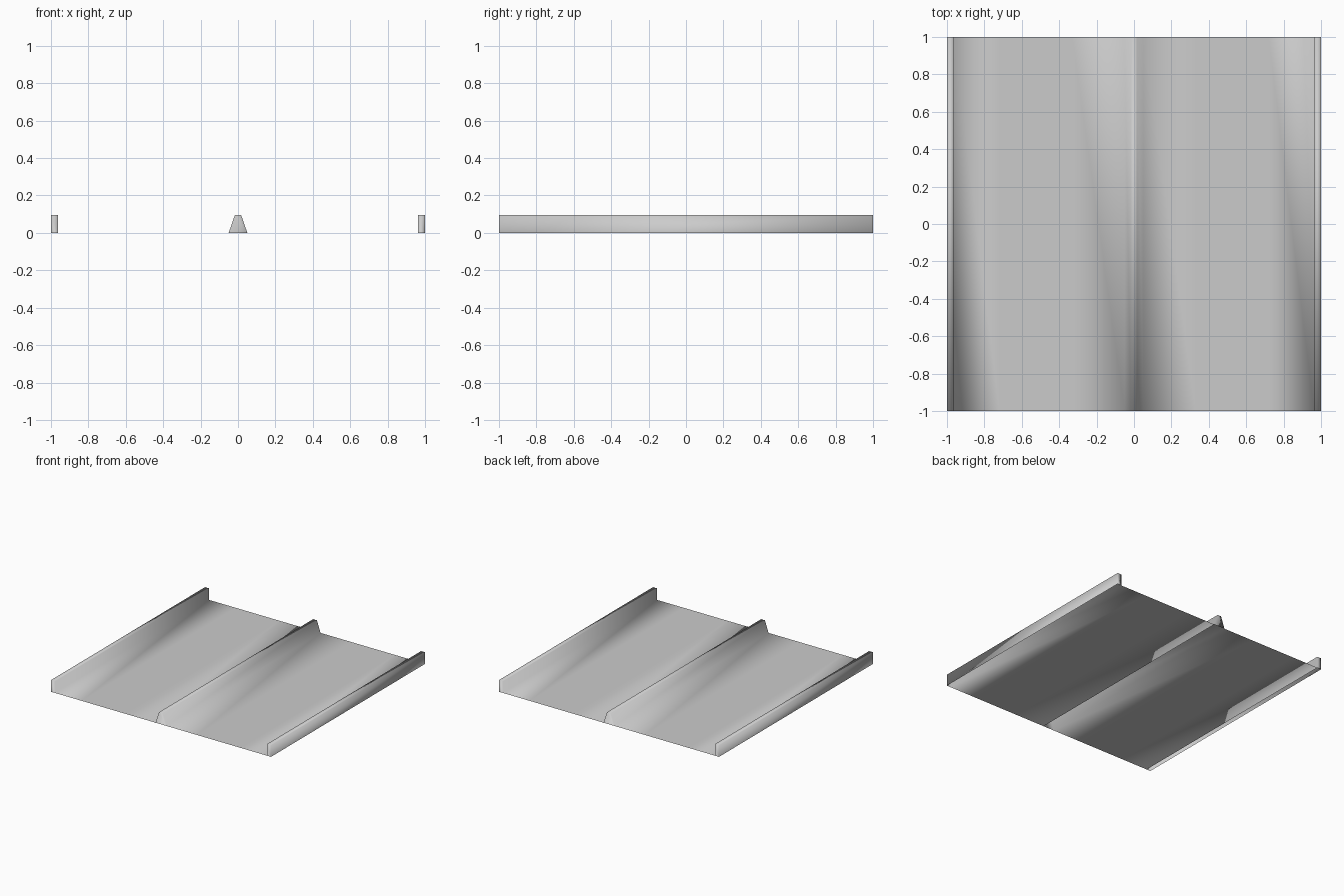
import bpy, bmesh

if "Cube" in bpy.data.objects:
    bpy.data.objects.remove(bpy.data.objects["Cube"], do_unlink=True)

HEIGHT = 0.095
LENGTH = 2.0

grey = bpy.data.materials.new("light_grey")
grey.use_nodes = True
tone = (0.6, 0.6, 0.6, 1.0)
grey.diffuse_color = tone
grey.node_tree.nodes["Principled BSDF"].inputs["Base Color"].default_value = tone

# One side of the cross-section, from the outer edge in to the middle barrier
side = [(1.0, 0), (1.0, HEIGHT), (0.963, HEIGHT), (0.963, 0),   # curb
        (0.72, 0), (0.33, 0),                                   # lane
        (0.05, 0), (0.017, HEIGHT)]                             # half barrier
profile = side + [(-x, z) for x, z in reversed(side)]

bm = bmesh.new()
rows = [[bm.verts.new((x, y, z)) for x, z in profile]
        for y in (-LENGTH / 2, LENGTH / 2)]
front, back = rows

# Sheet running the whole length, facing up and outwards
for i in range(len(profile) - 1):
    bm.faces.new((front[i], back[i], back[i + 1], front[i + 1]))

# End caps of the two curbs and the barrier
n = len(side)
for start in (0, n - 2, 2 * n - 4):
    bm.faces.new(list(reversed(back[start:start + 4])))
    bm.faces.new(front[start:start + 4])

bmesh.ops.recalc_face_normals(bm, faces=bm.faces)
bm.faces.ensure_lookup_table()
lane = [f for f in bm.faces if all(v.co.z < 0.001 for v in f.verts)]
if lane[0].normal.z < 0:
    bmesh.ops.reverse_faces(bm, faces=bm.faces)
for f in bm.faces:
    f.smooth = True

mesh = bpy.data.meshes.new("road_section")
bm.to_mesh(mesh)
bm.free()
mesh.materials.append(grey)
road = bpy.data.objects.new("road_section", mesh)
bpy.context.collection.objects.link(road)
